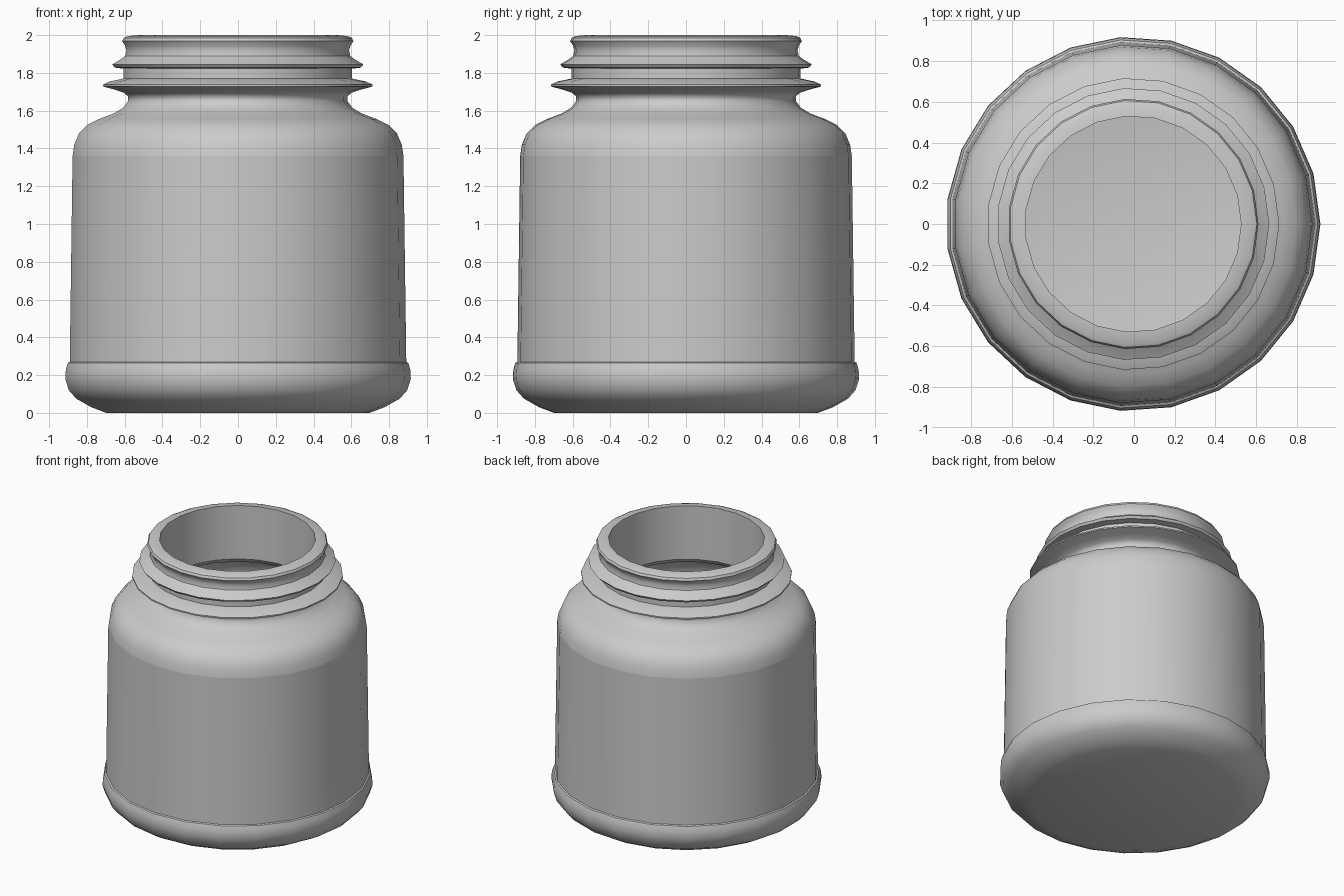
import bpy, bmesh, math

if "Cube" in bpy.data.objects:
    bpy.data.objects.remove(bpy.data.objects["Cube"])

SIDES = 23
AXIS_X = -0.004  # odd side count: shift so the bounds are centred

# One plain grey for the whole jar
grey = bpy.data.materials.new("plain_grey")
grey.use_nodes = True
colour = (0.6, 0.6, 0.6, 1)
grey.diffuse_color = colour
grey.node_tree.nodes["Principled BSDF"].inputs["Base Color"].default_value = colour


def lathe(name, profile, angle=40):
    """Revolve (radius, z) points; a zero radius closes the surface."""
    bm = bmesh.new()
    rings = []
    for r, z in profile:
        if r == 0:
            rings.append([bm.verts.new((AXIS_X, 0, z))] * SIDES)
            continue
        turn = [2 * math.pi * i / SIDES for i in range(SIDES)]
        rings.append([bm.verts.new((AXIS_X + r * math.cos(a), r * math.sin(a), z))
                      for a in turn])
    for low, high in zip(rings, rings[1:]):
        for i in range(SIDES):
            j = (i + 1) % SIDES
            corners = [low[i], low[j], high[j], high[i]]
            bm.faces.new(list(dict.fromkeys(corners)))
    mesh = bpy.data.meshes.new(name)
    bm.to_mesh(mesh)
    bm.free()
    mesh.materials.append(grey)
    obj = bpy.data.objects.new(name, mesh)
    bpy.context.collection.objects.link(obj)
    bpy.ops.object.select_all(action='DESELECT')
    obj.select_set(True)
    bpy.context.view_layer.objects.active = obj
    bpy.ops.object.shade_smooth_by_angle(angle=math.radians(angle))
    return obj


# Flat underside and rounded foot with a small step at the top
lathe("base", [(0, 0), (0.70, 0), (0.78, 0.03), (0.86, 0.075), (0.90, 0.12),
               (0.919, 0.18), (0.916, 0.23), (0.905, 0.265), (0.895, 0.27)], 29)

# Slightly tapered side wall
lathe("side_wall", [(0.895, 0.27), (0.88, 1.36)])

# Rounded shoulder running into the neck
lathe("shoulder", [(0.88, 1.36), (0.871, 1.42), (0.845, 1.48), (0.80, 1.525),
                   (0.74, 1.555), (0.66, 1.585), (0.61, 1.615), (0.583, 1.65),
                   (0.583, 1.675), (0.605, 1.695), (0.65, 1.71), (0.717, 1.728)], 60)

# Neck with two raised rings and a rolled lip
lathe("neck", [(0.717, 1.728), (0.717, 1.738), (0.68, 1.755), (0.607, 1.77),
               (0.607, 1.822), (0.655, 1.828), (0.668, 1.845), (0.625, 1.87),
               (0.598, 1.89), (0.592, 1.92), (0.60, 1.945), (0.615, 1.968),
               (0.607, 1.985), (0.585, 1.995), (0.53, 2.0)])

# Hollow inside, from the lip down to the floor
lathe("interior", [(0.53, 2.0), (0.53, 1.60), (0.56, 1.565), (0.64, 1.535),
                   (0.74, 1.50), (0.80, 1.45), (0.83, 1.36), (0.845, 0.27),
                   (0.84, 0.15), (0.78, 0.08), (0.68, 0.05), (0, 0.05)])
